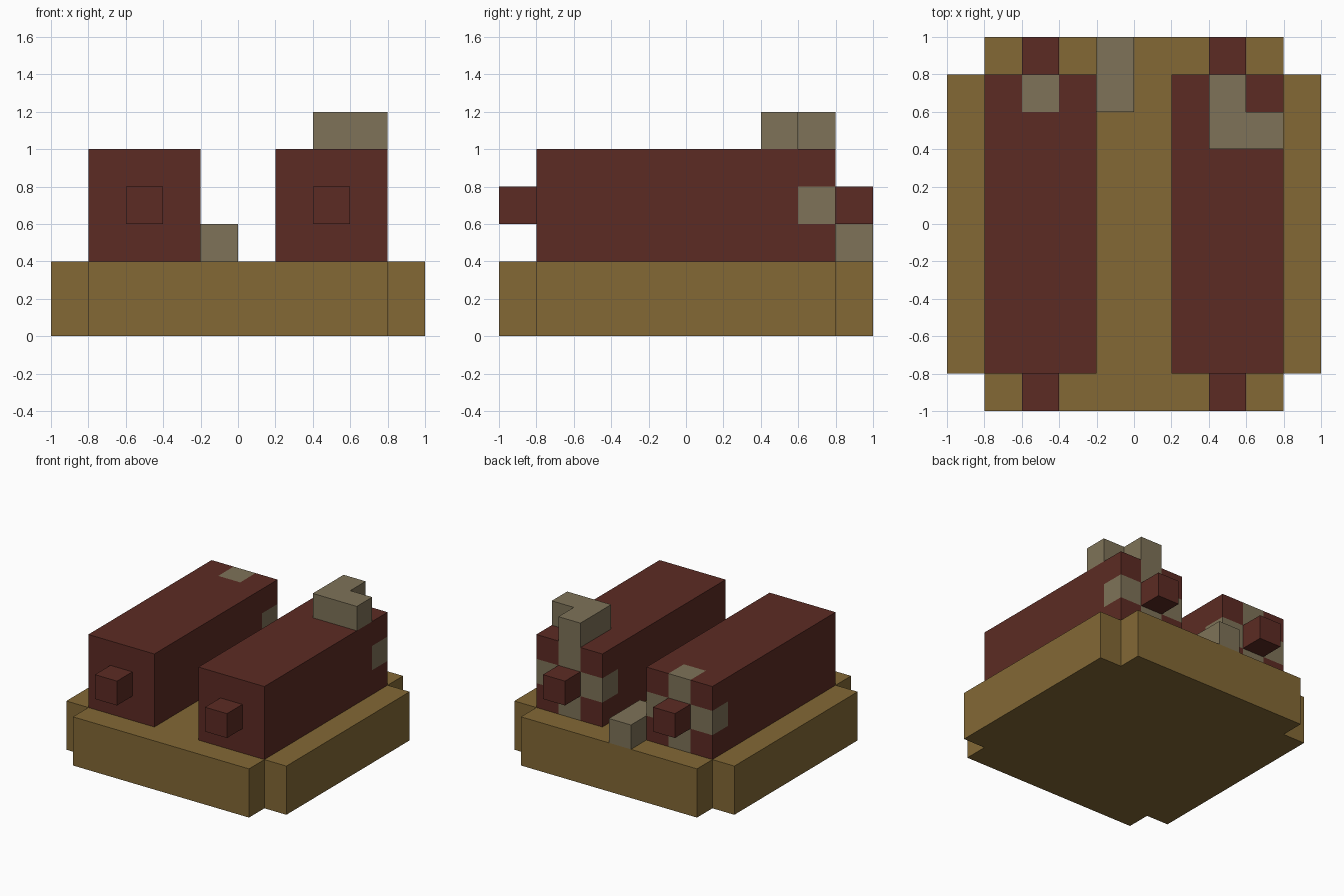
import bpy, bmesh
from mathutils import Vector

cube = bpy.data.objects.get("Cube")
if cube:
    bpy.data.objects.remove(cube, do_unlink=True)

U = 0.2  # block size


def material(name, rgb):
    m = bpy.data.materials.new(name)
    m.use_nodes = True
    m.diffuse_color = (*rgb, 1)
    m.node_tree.nodes["Principled BSDF"].inputs["Base Color"].default_value = (*rgb, 1)
    return m


ochre = material("ochre", (0.227, 0.140, 0.036))
brown = material("red_brown", (0.107, 0.024, 0.017))
stone = material("grey_stone", (0.209, 0.171, 0.098))


def finish(bm, name, mats):
    bmesh.ops.recalc_face_normals(bm, faces=bm.faces)
    mesh = bpy.data.meshes.new(name)
    bm.to_mesh(mesh)
    bm.free()
    for m in mats:
        mesh.materials.append(m)
    obj = bpy.data.objects.new(name, mesh)
    bpy.context.collection.objects.link(obj)
    return obj


def box_bm(lo, hi):
    bm = bmesh.new()
    bmesh.ops.create_cube(bm, size=1)
    lo, hi = Vector(lo), Vector(hi)
    for v in bm.verts:
        v.co = (lo + hi) / 2 + v.co * (hi - lo)
    return bm


def prism(name, outline, z0, z1, mat):
    bm = bmesh.new()
    face = bm.faces.new([bm.verts.new((x, y, z0)) for x, y in outline])
    top = bmesh.ops.extrude_face_region(bm, geom=[face], use_keep_orig=True)["geom"]
    moved = [g for g in top if isinstance(g, bmesh.types.BMVert)]
    bmesh.ops.translate(bm, verts=moved, vec=(0, 0, z1 - z0))
    return finish(bm, name, [mat])


# Base slab with notched corners
a, b = 4 * U, 5 * U
prism("base", [(-a, -b), (a, -b), (a, -a), (b, -a), (b, a), (a, a),
               (a, b), (-a, b), (-a, a), (-b, a), (-b, -a), (-a, -a)], 0, 2 * U, ochre)


# Square roller with a stone cross at its back end and a peg at each end
def roller(side, cx):
    cz = 3.5 * U
    r = 1.5 * U
    bm = box_bm((cx - r, -a, cz - r), (cx + r, a, cz + r))
    cuts = [((cx + s * U / 2, 0, 0), (1, 0, 0)) for s in (-1, 1)]
    cuts += [((0, 0, cz + s * U / 2), (0, 0, 1)) for s in (-1, 1)]
    cuts.append(((0, 3 * U, 0), (0, 1, 0)))
    for co, no in cuts:
        bmesh.ops.bisect_plane(bm, geom=bm.verts[:] + bm.edges[:] + bm.faces[:],
                               plane_co=co, plane_no=no)
    for f in bm.faces:
        c = f.calc_center_median()
        on_axis = abs(c.x - cx) < U / 2 or abs(c.z - cz) < U / 2
        f.material_index = int(c.y > 3 * U and on_axis)
    finish(bm, side + "_roller", [brown, stone])
    for end, y in (("front", -b), ("back", a)):
        peg = box_bm((cx - U / 2, y, cz - U / 2), (cx + U / 2, y + U, cz + U / 2))
        finish(peg, f"{side}_{end}_peg", [brown])


roller("right", -2.5 * U)
roller("left", 2.5 * U)

# L-shaped lever on top of the left roller
prism("lever", [(2 * U, 2 * U), (4 * U, 2 * U), (4 * U, 3 * U),
                (3 * U, 3 * U), (3 * U, 4 * U), (2 * U, 4 * U)], 5 * U, 6 * U, stone)

# Small block between the rollers at the back
finish(box_bm((-U, 3 * U, 2 * U), (0, b, 3 * U)), "rear_block", [stone])
